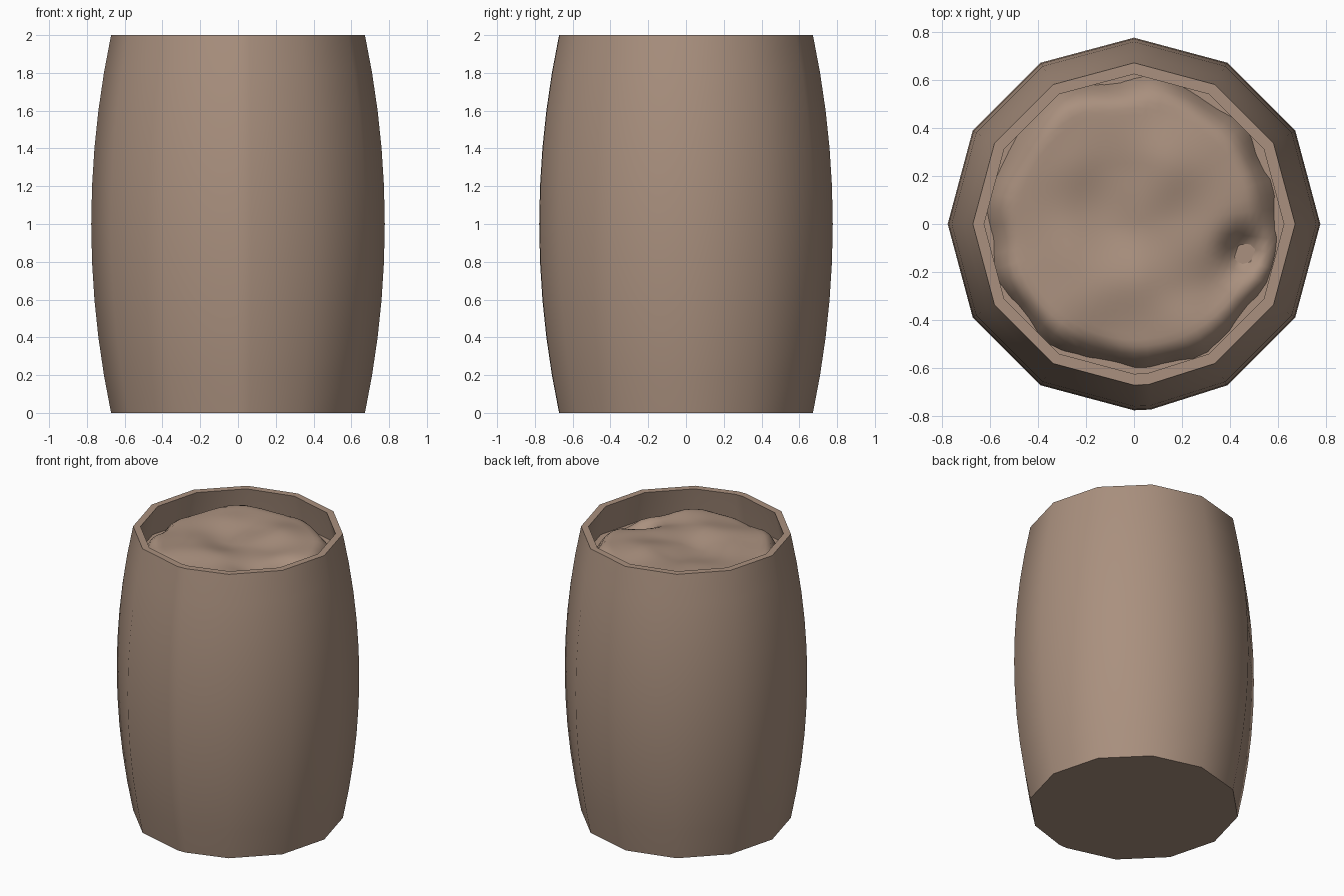
import bpy, bmesh, math
from mathutils import Vector, noise

if "Cube" in bpy.data.objects:
    bpy.data.objects.remove(bpy.data.objects["Cube"])

mat = bpy.data.materials.new("brown_wood")
mat.diffuse_color = (0.40, 0.28, 0.21, 1)
mat.use_nodes = True
mat.node_tree.nodes["Principled BSDF"].inputs["Base Color"].default_value = mat.diffuse_color


def finish(name, bm, angle):
    bmesh.ops.recalc_face_normals(bm, faces=bm.faces)
    mesh = bpy.data.meshes.new(name)
    bm.to_mesh(mesh)
    bm.free()
    mesh.materials.append(mat)
    ob = bpy.data.objects.new(name, mesh)
    bpy.context.collection.objects.link(ob)
    bpy.ops.object.select_all(action='DESELECT')
    ob.select_set(True)
    bpy.context.view_layer.objects.active = ob
    bpy.ops.object.shade_smooth_by_angle(angle=math.radians(angle))
    return ob


def bulge(z):
    return 0.672 + 0.105 * (1 - (z - 1) ** 2)


# Barrel: twelve sides plus a narrow seam stave at the front
angles = sorted([math.radians(30 * i) for i in range(12)] + [math.radians(275.2)])
FLOOR = 1.79
levels = [i * 0.2 for i in range(11)]
profile = [(bulge(z), z) for z in levels]
profile += [(0.625, 2.0), (bulge(1.9) - 0.047, 1.9), (bulge(FLOOR) - 0.047, FLOOR)]

bm = bmesh.new()
rings = [[bm.verts.new((r * math.cos(a), r * math.sin(a), z)) for a in angles]
         for r, z in profile]
n = len(angles)
for lo, hi in zip(rings, rings[1:]):
    for i in range(n):
        j = (i + 1) % n
        bm.faces.new((lo[i], lo[j], hi[j], hi[i]))
bm.faces.new(rings[0])
bm.faces.new(rings[-1])
finish("barrel", bm, 40)

# Lumpy contents: bumps and hollows as (x, y, height, radius)
bumps = [(-0.32, 0.30, 0.05, 0.22), (0.22, 0.28, 0.04, 0.25),
         (-0.25, -0.25, 0.03, 0.20), (0.12, -0.30, 0.03, 0.18),
         (-0.12, 0.05, -0.04, 0.14), (0.34, -0.26, -0.04, 0.10),
         (0.46, -0.12, -0.13, 0.06)]


def height(x, y):
    r = math.hypot(x, y)
    z = 1.885 + 0.025 * noise.noise(Vector((x * 4, y * 4, 3.7)))
    for bx, by, h, s in bumps:
        z += h * math.exp(-((x - bx) ** 2 + (y - by) ** 2) / (2 * s * s))
    edge = 0.59 + 0.04 * noise.noise(Vector((x * 5, y * 5, 9.1)))
    return z - 0.15 * max(0, (r - edge + 0.09) / 0.12) ** 2


bm = bmesh.new()
SEG, RINGS, RAD = 60, 22, 0.625
centre = bm.verts.new((0, 0, height(0, 0)))
prev = None
for k in range(1, RINGS + 1):
    r = RAD * k / RINGS
    ring = []
    for i in range(SEG):
        a = 2 * math.pi * i / SEG
        x, y = r * math.cos(a), r * math.sin(a)
        ring.append(bm.verts.new((x, y, height(x, y))))
    for i in range(SEG):
        j = (i + 1) % SEG
        if prev:
            bm.faces.new((prev[i], ring[i], ring[j], prev[j]))
        else:
            bm.faces.new((centre, ring[i], ring[j]))
    prev = ring
finish("contents", bm, 60)
